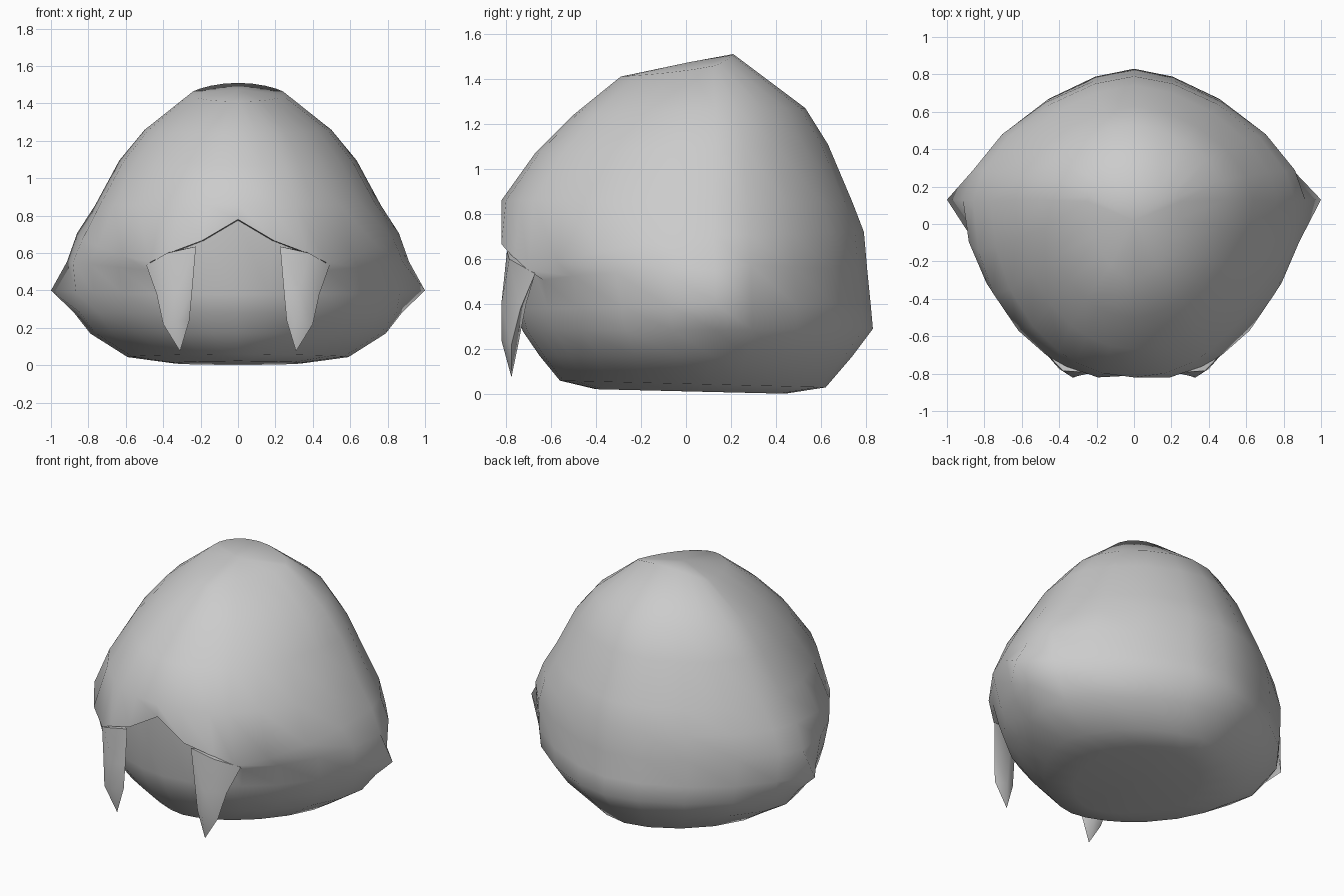
import bpy, bmesh
from math import sin, cos, radians

if "Cube" in bpy.data.objects:
    bpy.data.objects.remove(bpy.data.objects["Cube"])

# half-section angles measured from the front (-y) round to the back
HALF = [0, 12, 24, 32, 45, 60, 75, 90, 108, 126, 144, 162, 180]
LIP = [(0, .78), (.22, .65), (.40, .59), (.49, .54), (.68, .57), (1.2, .62)]


def lip_height(x):
    for (x0, z0), (x1, z1) in zip(LIP, LIP[1:]):
        if x <= x1:
            return z0 + (z1 - z0) * (x - x0) / (x1 - x0)


def loft(name, rings, top, bottom, angle):
    bm = bmesh.new()
    rows = [[bm.verts.new(p) for p in r] for r in rings]
    n = len(rows[0])
    for a, b in zip(rows, rows[1:]):
        for i in range(n):
            j = (i + 1) % n
            bm.faces.new((a[i], b[i], b[j], a[j]))
    for row, tip in ((rows[0], top), (rows[-1], bottom)):
        v = bm.verts.new(tip)
        for i in range(n):
            bm.faces.new((row[i], row[(i + 1) % n], v))
    bmesh.ops.recalc_face_normals(bm, faces=bm.faces)
    me = bpy.data.meshes.new(name)
    bm.to_mesh(me)
    bm.free()
    ob = bpy.data.objects.new(name, me)
    bpy.context.collection.objects.link(ob)
    bpy.ops.object.select_all(action='DESELECT')
    ob.select_set(True)
    bpy.context.view_layer.objects.active = ob
    bpy.ops.object.shade_smooth_by_angle(angle=radians(angle))
    return ob


def section(kind, yf, zf, yb, zb, w, yc, nf, nb):
    half = []
    for a in HALF:
        s, c = max(sin(radians(a)), 0), cos(radians(a))
        e = 2 / (nf if c > 0 else nb)
        x = w * s ** e
        y = yc - (yc - yf) * c ** e if c > 0 else yc + (yb - yc) * (-c) ** e
        z = zf + (zb - zf) * (y - yf) / (yb - yf)
        if kind == 'crown':
            z -= .035 * (x / w) ** 2
        if kind in ('lip', 'under') and a < 100:
            z = lip_height(x)
            if kind == 'lip':
                z += .12 * max(0, (a - 32) / 58)
                if a == 0:
                    y += .03
            else:
                z -= .005 if a <= 24 else .04
        if kind == 'corner' and a == 90:
            x, z = 1.0, .40
        half.append((x, y, z))
    return half + [(-x, y, z) for x, y, z in half[-2:0:-1]]


# body: front y, front z, back y, back z, half width, y of widest point, roundness
PROFILE = [
    ('crown', -.29, 1.41, .21, 1.51, .25, .12, 1.8, 2.0),
    ('', -.50, 1.24, .53, 1.27, .50, .13, 1.9, 1.75),
    ('', -.67, 1.07, .63, 1.11, .635, .13, 1.95, 1.7),
    ('', -.82, .86, .74, .85, .765, .12, 2.0, 1.7),
    ('lip', -.84, .68, .79, .72, .86, .12, 2.1, 1.65),
    ('under', -.775, .62, .805, .55, .915, .13, 1.95, 1.62),
    ('corner', -.755, .38, .82, .40, .90, .13, 1.85, 1.62),
    ('', -.725, .28, .83, .29, .88, .13, 1.8, 1.62),
    ('', -.65, .17, .74, .17, .79, .12, 1.75, 1.65),
    ('', -.56, .06, .62, .03, .59, .08, 1.7, 1.7),
    ('', -.40, .022, .44, .002, .35, .05, 1.8, 1.8),
]
loft('body', [section(*p) for p in PROFILE], (0, .02, 1.475), (0, .1, .01), 60)

# tusks hanging from the lip
TUSK = [
    [(.225, -.795, .635), (.38, -.785, .60), (.49, -.67, .535), (.34, -.68, .60)],
    [(.245, -.785, .40), (.33, -.82, .40), (.435, -.735, .38), (.34, -.71, .40)],
    [(.26, -.78, .24), (.32, -.82, .24), (.40, -.775, .22), (.33, -.745, .22)],
]
for side, label in ((1, 'right'), (-1, 'left')):
    rings = [[(side * x, y, z) for x, y, z in r] for r in TUSK]
    loft('tusk_' + label, rings, (side * .35, -.73, .61), (side * .31, -.775, .075), 75)
